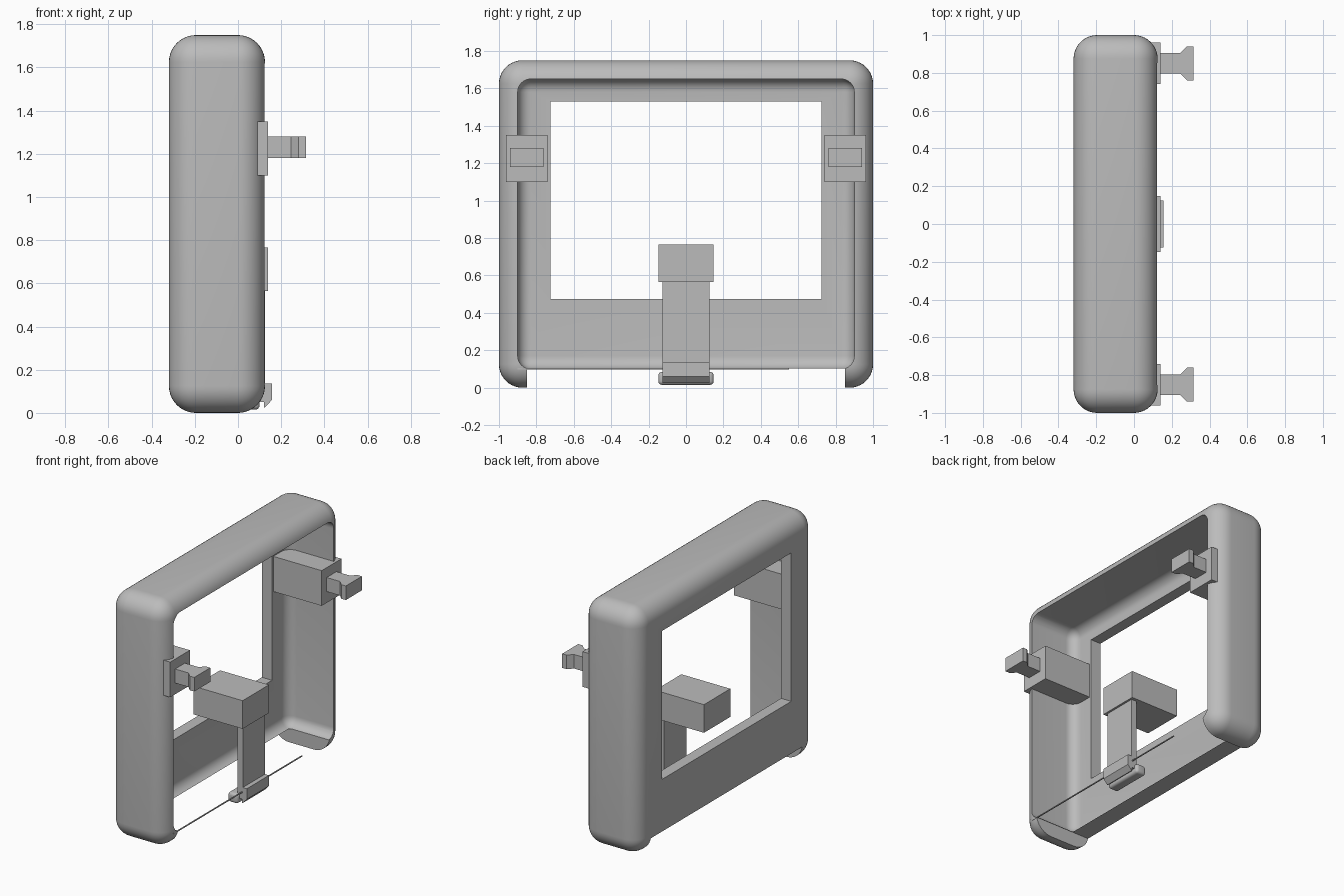
import bpy, bmesh, math

if "Cube" in bpy.data.objects:
    bpy.data.objects.remove(bpy.data.objects["Cube"])

grey = bpy.data.materials.new("plain_grey")
grey.diffuse_color = (0.5, 0.5, 0.5, 1)
grey.use_nodes = True
grey.node_tree.nodes["Principled BSDF"].inputs["Base Color"].default_value = grey.diffuse_color


def finish(name, bm):
    bmesh.ops.recalc_face_normals(bm, faces=bm.faces)
    me = bpy.data.meshes.new(name)
    bm.to_mesh(me)
    bm.free()
    me.materials.append(grey)
    ob = bpy.data.objects.new(name, me)
    bpy.context.collection.objects.link(ob)
    return ob


def box(name, x, y, z, r=0, seg=8):
    """Box from ranges, optionally with all edges rounded."""
    bm = bmesh.new()
    bmesh.ops.create_cube(bm, size=1)
    for v in bm.verts:
        v.co = [a[0] + (c + 0.5) * (a[1] - a[0]) for a, c in zip((x, y, z), v.co)]
    if r:
        bmesh.ops.bevel(bm, geom=bm.edges[:], offset=r, segments=seg,
                        profile=0.5, affect='EDGES')
    return finish(name, bm)


def prism(name, pts, axis, lo, hi):
    """Extrude a 2D profile along y (profile x,z) or z (profile x,y)."""
    bm = bmesh.new()
    place = (lambda a, b, t: (a, t, b)) if axis == 'y' else (lambda a, b, t: (a, b, t))
    face = bm.faces.new([bm.verts.new(place(a, b, lo)) for a, b in pts])
    ext = bmesh.ops.extrude_face_region(bm, geom=[face])
    for v in ext['geom']:
        if isinstance(v, bmesh.types.BMVert):
            v.co[1 if axis == 'y' else 2] = hi
    return finish(name, bm)


def select(ob):
    bpy.ops.object.select_all(action='DESELECT')
    ob.select_set(True)
    bpy.context.view_layer.objects.active = ob


def cut(ob, cutter):
    mod = ob.modifiers.new("cut", 'BOOLEAN')
    mod.operation = 'DIFFERENCE'
    mod.solver = 'EXACT'
    mod.object = cutter
    select(ob)
    bpy.ops.object.modifier_apply(modifier=mod.name)
    bpy.data.objects.remove(cutter)


# Rounded shell, hollow towards +x, with a window and an open underside
shell = box("shell", (-0.32, 0.125), (-1, 1), (0, 1.75), 0.125, 10)
cut(shell, box("cavity_cutter", (-0.24, 0.5), (-0.9, 0.9), (0.1, 1.65), 0.07))
cut(shell, box("window_cutter", (-0.5, 0), (-0.725, 0.725), (0.475, 1.53)))
cut(shell, box("underside_cutter", (-0.5, 0.5), (-0.85, 0.85), (-0.2, 0.102)))
select(shell)
bpy.ops.object.shade_smooth_by_angle(angle=math.radians(35))

# Thin strip across the open underside
box("bottom_strip", (0.115, 0.123), (-0.9, 0.55), (0.098, 0.104))

# Side blocks with flared pegs
for side, s in (("left", -1), ("right", 1)):
    box(side + "_block", (-0.245, 0.14), sorted((s * 0.74, s * 0.962)), (1.10, 1.35))
    half = [(0.13, 0.055), (0.245, 0.055), (0.28, 0.09), (0.315, 0.09)]
    outline = half + [(x, -w) for x, w in reversed(half)]
    prism(side + "_peg", [(x, s * 0.851 + w) for x, w in outline], 'z', 1.18, 1.28)

# Centre latch: block, strap, barb and rounded bar
box("latch_block", (-0.245, 0.14), (-0.148, 0.148), (0.565, 0.765))
box("latch_strap", (0.085, 0.125), (-0.125, 0.125), (0.05, 0.57))
prism("latch_barb", [(0.12, 0.135), (0.157, 0.135), (0.157, 0.06), (0.125, 0.025),
                     (0.12, 0.025)], 'y', -0.125, 0.125)
bar = box("latch_bar", (0.02, 0.1), (-0.148, 0.148), (0.015, 0.085), 0.02, 4)
select(bar)
bpy.ops.object.shade_smooth_by_angle(angle=math.radians(35))
